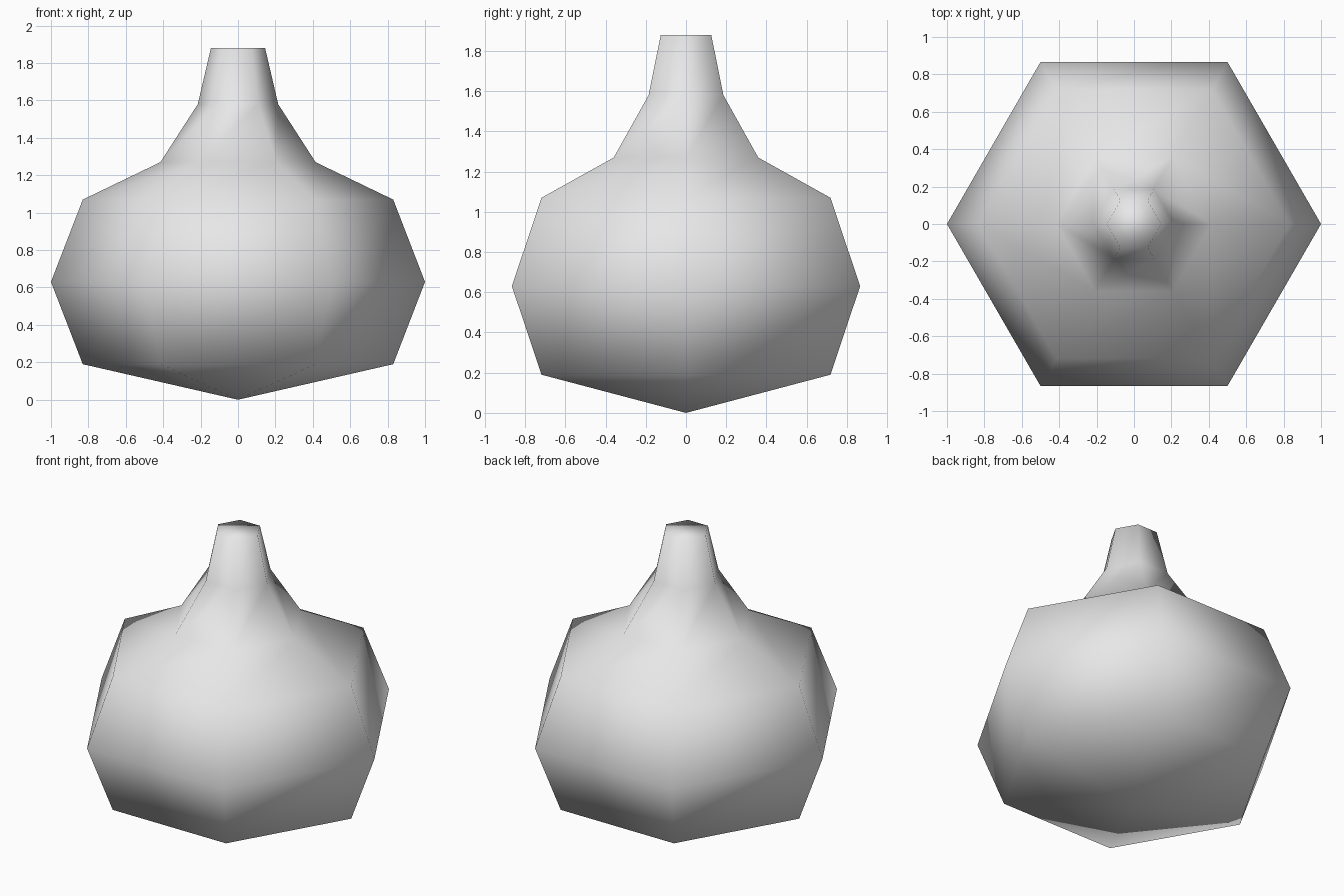
import bpy
import bmesh
from math import cos, sin, tau

cube = bpy.data.objects.get("Cube")
if cube:
    bpy.data.objects.remove(cube, do_unlink=True)

SIDES = 6
# Radius and height of each ring, from the belly up to the neck
PROFILE = [(0.83, 0.19), (1.0, 0.63), (0.83, 1.07),
           (0.415, 1.27), (0.215, 1.58), (0.145, 1.88)]

# Plain grey material
grey = bpy.data.materials.new("light_grey")
grey.use_nodes = True
colour = (0.8, 0.8, 0.8, 1.0)
grey.diffuse_color = colour
grey.node_tree.nodes["Principled BSDF"].inputs["Base Color"].default_value = colour

# Six-sided flask: pointed base, wide belly, tapering neck
bm = bmesh.new()
rings = [[bm.verts.new((r * cos(tau * i / SIDES), r * sin(tau * i / SIDES), z))
          for i in range(SIDES)] for r, z in PROFILE]
tip = bm.verts.new((0, 0, 0))
for i in range(SIDES):
    j = (i + 1) % SIDES
    bm.faces.new((tip, rings[0][j], rings[0][i]))
    for low, high in zip(rings, rings[1:]):
        bm.faces.new((low[i], low[j], high[j], high[i]))

# Closed neck top
bm.faces.new(rings[-1])
bmesh.ops.recalc_face_normals(bm, faces=bm.faces)
for face in bm.faces:
    face.smooth = True

mesh = bpy.data.meshes.new("flask_body")
bm.to_mesh(mesh)
bm.free()
mesh.materials.append(grey)
flask = bpy.data.objects.new("flask_body", mesh)
bpy.context.collection.objects.link(flask)
